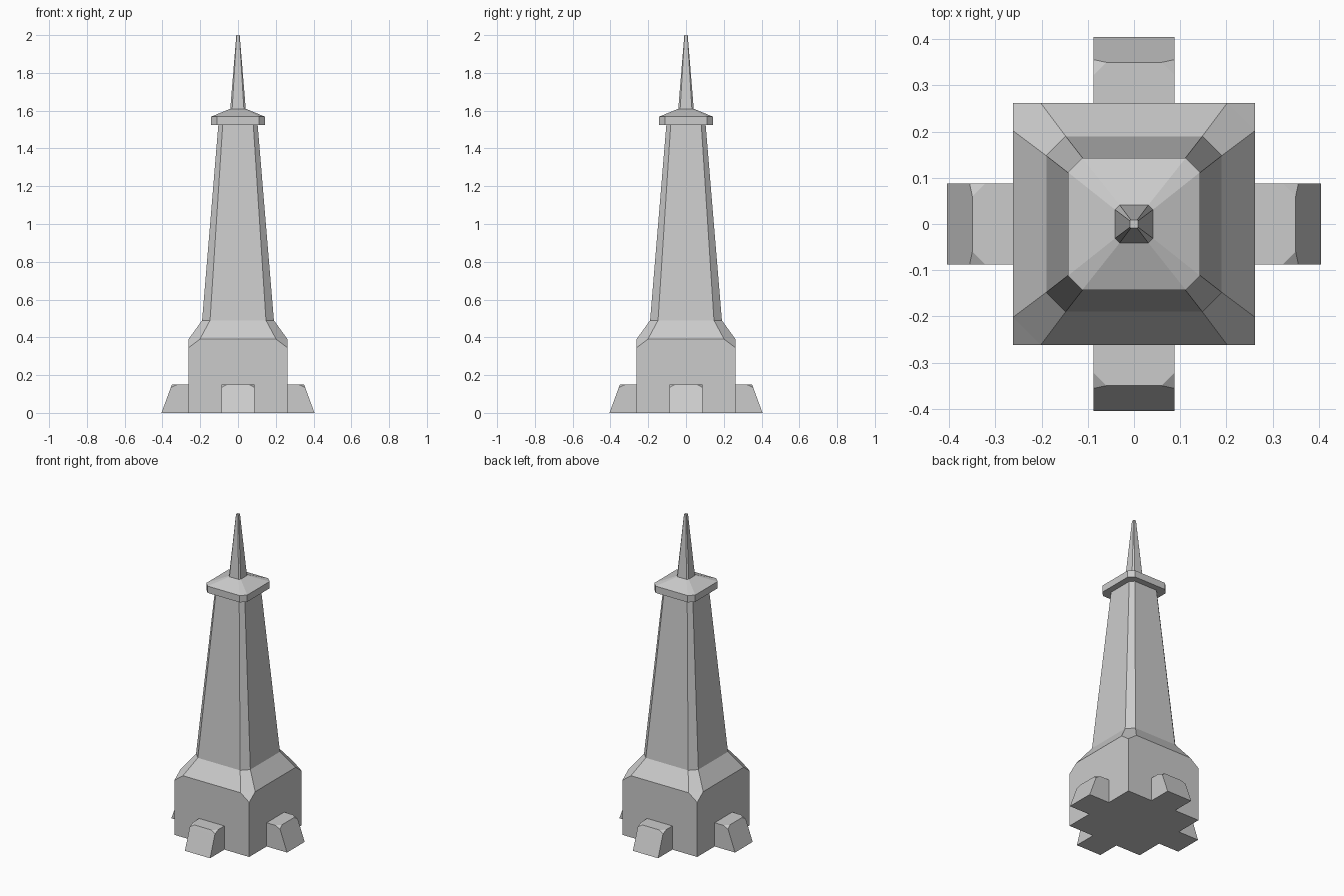
import bpy, bmesh
from math import pi
from mathutils import Matrix

if "Cube" in bpy.data.objects:
    bpy.data.objects.remove(bpy.data.objects["Cube"])


def finish(name, bm):
    bmesh.ops.remove_doubles(bm, verts=bm.verts[:], dist=0.0005)
    bmesh.ops.dissolve_limit(bm, angle_limit=0.005, verts=bm.verts[:], edges=bm.edges[:])
    me = bpy.data.meshes.new(name)
    bm.to_mesh(me)
    bm.free()
    ob = bpy.data.objects.new(name, me)
    bpy.context.collection.objects.link(ob)
    return ob


def loft(name, rings, bottom=False, top=False):
    """Stack corner-cut squares; each ring is (z, half width, half flat-side length)."""
    bm = bmesh.new()
    loops = []
    for z, h, f in rings:
        pts = [(f, -h), (h, -f), (h, f), (f, h), (-f, h), (-h, f), (-h, -f), (-f, -h)]
        loops.append([bm.verts.new((x, y, z)) for x, y in pts])
    for a, b in zip(loops, loops[1:]):
        for i in range(8):
            j = (i + 1) % 8
            bm.faces.new((a[i], a[j], b[j], b[i]))
    if bottom:
        bm.faces.new(loops[0][::-1])
    if top:
        bm.faces.new(loops[-1])
    return finish(name, bm)


# Square base whose shoulder corners are cut off
loft("base", [(0, 0.262, 0.262), (0.345, 0.262, 0.262),
              (0.39, 0.262, 0.202), (0.49, 0.19, 0.148)], bottom=True)

# Tapered shaft
loft("shaft", [(0.49, 0.19, 0.148), (1.525, 0.104, 0.081)])

# Overhanging cap with sloped roof
loft("cap", [(1.525, 0.143, 0.112), (1.568, 0.143, 0.112),
             (1.61, 0.041, 0.031)], bottom=True)

# Spire
loft("spire", [(1.61, 0.041, 0.031), (2.0, 0.009, 0.007)], top=True)

# Four buttress feet with clipped top corners
for k, side in enumerate(("front", "right", "back", "left")):
    bm = bmesh.new()
    for s in (-1, 1):
        for x, y, z in [(0.088, -0.262, 0), (0.088, -0.262, 0.15), (0.088, -0.405, 0),
                        (0.088, -0.322, 0.15), (0.06, -0.35, 0.15), (0.088, -0.356, 0.134)]:
            bm.verts.new((s * x, y, z))
    bmesh.ops.convex_hull(bm, input=bm.verts[:])
    bmesh.ops.rotate(bm, verts=bm.verts[:], cent=(0, 0, 0),
                     matrix=Matrix.Rotation(k * pi / 2, 3, 'Z'))
    finish(side + "_foot", bm)
